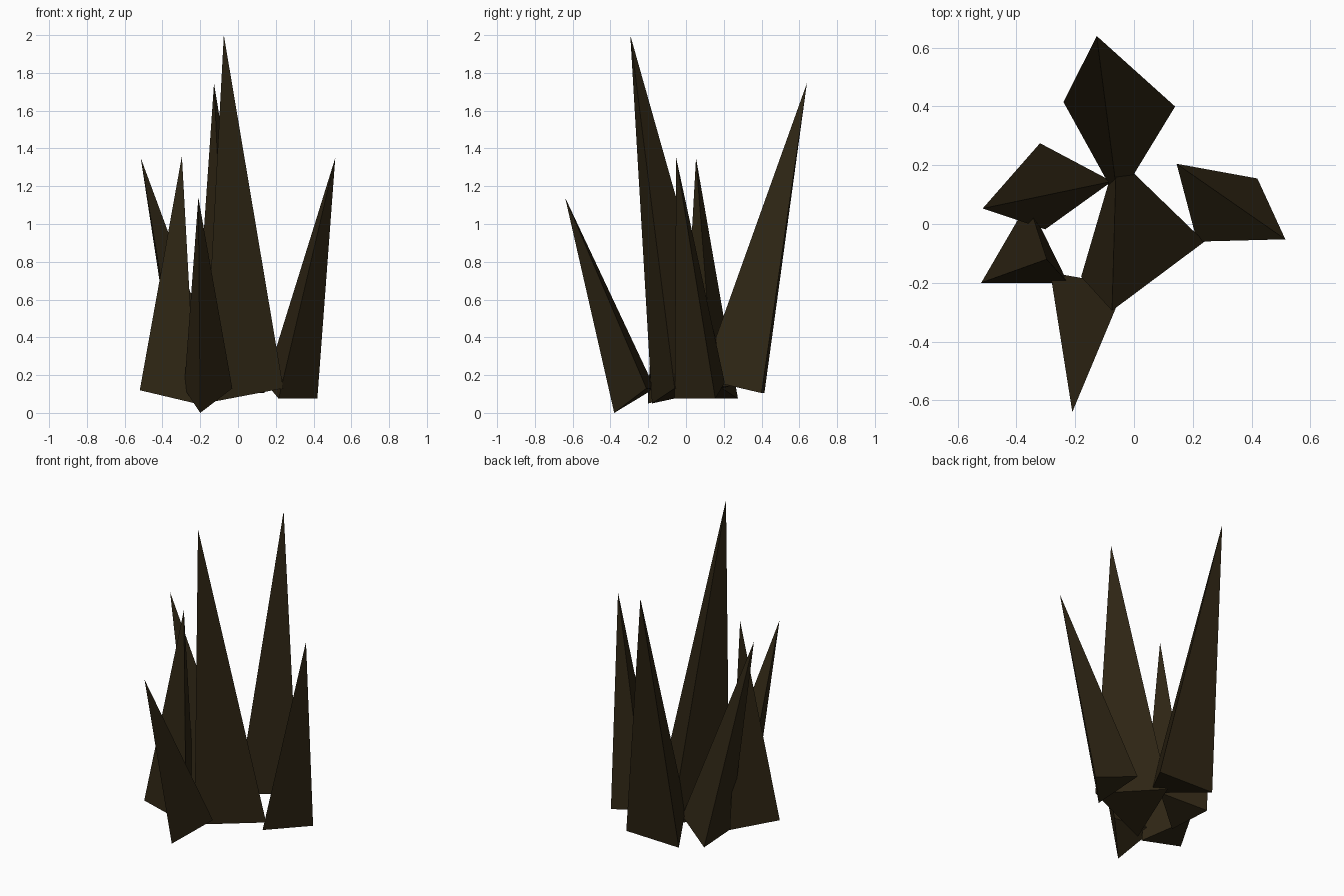
import bpy, bmesh
from mathutils import Vector

if "Cube" in bpy.data.objects:
    bpy.data.objects.remove(bpy.data.objects["Cube"])

rock = bpy.data.materials.new("dark brown")
rock.diffuse_color = (0.028, 0.019, 0.007, 1)
rock.use_nodes = True
rock.node_tree.nodes["Principled BSDF"].inputs["Base Color"].default_value = rock.diffuse_color


def spike(name, tip, *base):
    """Closed three-sided shard: a leaning tip over a tilted triangular base."""
    bm = bmesh.new()
    for p in (tip, *base):
        bm.verts.new(Vector(p))
    bm.verts.ensure_lookup_table()
    t, a, b, c = bm.verts
    for f in ((a, b, c), (t, a, b), (t, b, c), (t, c, a)):
        bm.faces.new(f)
    bmesh.ops.recalc_face_normals(bm, faces=bm.faces)
    me = bpy.data.meshes.new(name)
    bm.to_mesh(me)
    bm.free()
    me.materials.append(rock)
    bpy.context.collection.objects.link(bpy.data.objects.new(name, me))


# Tall shard in the middle
spike("centre_spike", (-0.075, -0.295, 2.0),
      (0.24, -0.06, 0.13), (-0.06, 0.23, 0.14), (-0.18, -0.18, 0.05))
# Second tallest, leaning back
spike("back_spike", (-0.127, 0.64, 1.745),
      (-0.24, 0.415, 0.105), (0.14, 0.40, 0.105), (-0.055, 0.08, 0.18))
# Side shards leaning outwards
spike("right_spike", (0.515, -0.052, 1.35),
      (0.42, 0.155, 0.075), (0.215, -0.06, 0.075), (0.145, 0.205, 0.16))
spike("left_spike", (-0.515, 0.053, 1.35),
      (-0.32, 0.275, 0.075), (-0.302, -0.018, 0.075), (-0.075, 0.145, 0.16))
# Upright shard at the front left
spike("front_left_spike", (-0.297, -0.12, 1.36),
      (-0.52, -0.2, 0.12), (-0.225, -0.2, 0.05), (-0.36, 0.075, 0.12))
# Short shard leaning forward
spike("front_spike", (-0.21, -0.64, 1.14),
      (-0.2, -0.38, 0.0), (-0.285, -0.165, 0.13), (-0.03, -0.21, 0.13))
